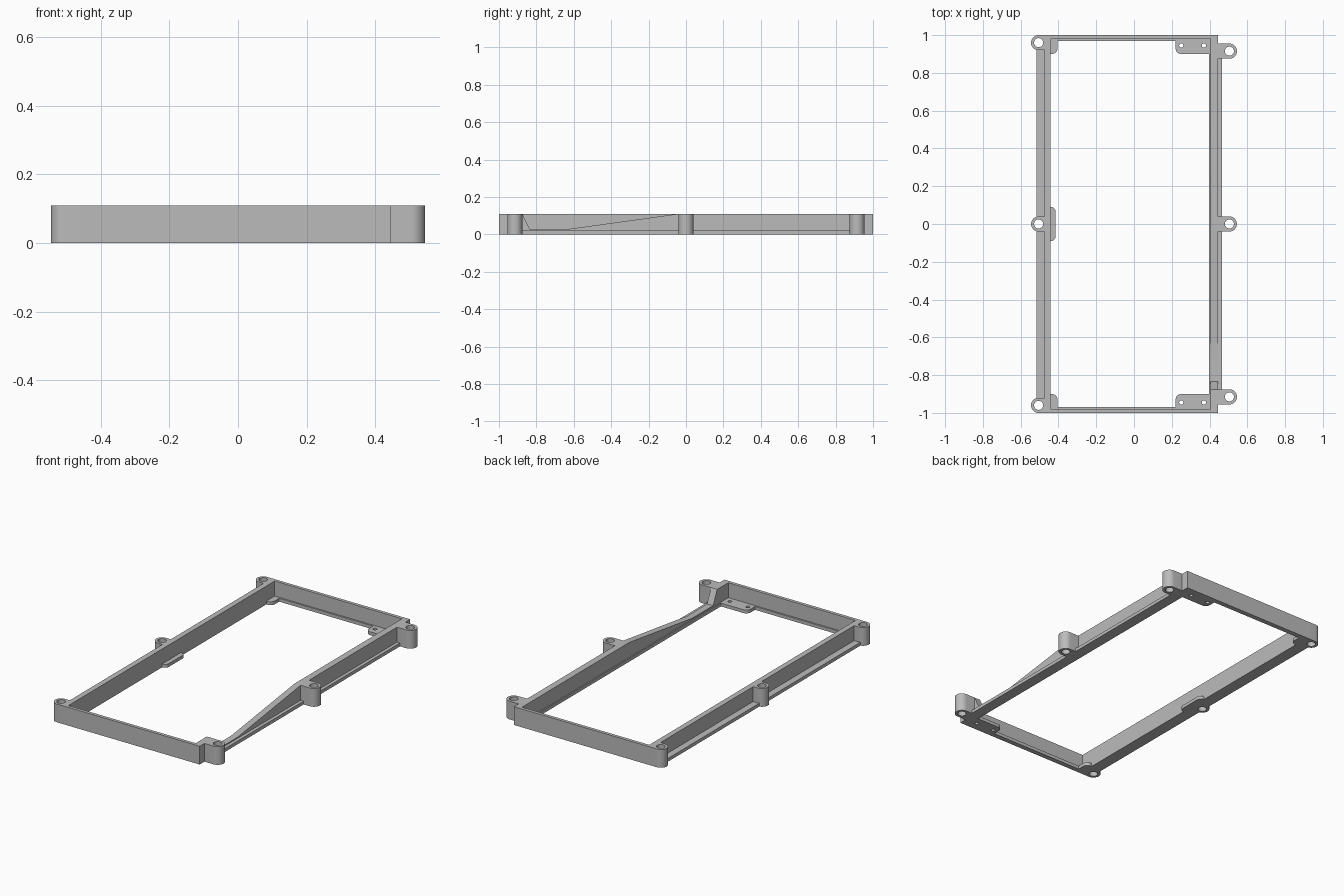
import bpy, bmesh, math

if "Cube" in bpy.data.objects:
    bpy.data.objects.remove(bpy.data.objects["Cube"], do_unlink=True)

HEIGHT, FLOOR = 0.11, 0.02

grey = bpy.data.materials.new("plain grey")
grey.use_nodes = True
grey.diffuse_color = (0.5, 0.5, 0.5, 1)
grey.node_tree.nodes["Principled BSDF"].inputs["Base Color"].default_value = (0.5, 0.5, 0.5, 1)


def solid(name, ring, offset):
    """Extrude a closed ring of 3D points along an offset."""
    bm = bmesh.new()
    face = bm.faces.new([bm.verts.new(p) for p in ring])
    ext = bmesh.ops.extrude_face_region(bm, geom=[face])
    moved = [v for v in ext["geom"] if isinstance(v, bmesh.types.BMVert)]
    bmesh.ops.translate(bm, verts=moved, vec=offset)
    bmesh.ops.recalc_face_normals(bm, faces=bm.faces)
    mesh = bpy.data.meshes.new(name)
    bm.to_mesh(mesh)
    bm.free()
    mesh.materials.append(grey)
    obj = bpy.data.objects.new(name, mesh)
    bpy.context.collection.objects.link(obj)
    return obj


def block(name, x0, x1, y0, y1, top, round_x=None, round_y=(), r=0.0, steps=10):
    """Upright slab; corners on side round_x and sides round_y are rounded."""
    ring = []
    corners = [(x1, y1), (x0, y1), (x0, y0), (x1, y0)]
    for i, (x, y) in enumerate(corners):
        if x == round_x and y in round_y:
            cx = x + (r if x == x0 else -r)
            cy = y + (r if y == y0 else -r)
            arc = [math.pi / 2 * (i + k / steps) for k in range(steps + 1)]
            pts = [(cx + r * math.cos(a), cy + r * math.sin(a)) for a in arc]
        else:
            pts = [(x, y)]
        for p in pts:
            if not ring or math.dist(p, ring[-1]) > 1e-5:
                ring.append(p)
    return solid(name, [(x, y, 0) for x, y in ring], (0, 0, top))


def hole(x, y, r, sides=32):
    ring = [(x + r * math.cos(math.tau * k / sides),
             y + r * math.sin(math.tau * k / sides), -0.05) for k in range(sides)]
    return solid("hole_cutter", ring, (0, 0, 0.25))


def combine(target, part, operation):
    mod = target.modifiers.new(operation.title(), "BOOLEAN")
    mod.operation, mod.solver, mod.object = operation, "EXACT", part
    bpy.context.view_layer.objects.active = target
    bpy.ops.object.modifier_apply(modifier=mod.name)
    bpy.data.objects.remove(part, do_unlink=True)


# Right wall with its long sloping cut
frame = block("mounting_frame", 0.405, 0.445, -1, 1, HEIGHT)
profile = [(-0.04, HEIGHT), (-0.64, 0.027), (-0.835, 0.027), (-0.875, HEIGHT),
           (-0.875, 0.2), (-0.04, 0.2)]
combine(frame, solid("slope_cutter", [(0.35, y, z) for y, z in profile], (0.2, 0, 0)),
        "DIFFERENCE")

# Remaining walls and the low flanges along the long sides
parts = [
    block("left_wall", -0.475, -0.442, -0.99, 0.99, HEIGHT),
    block("left_flange", -0.515, -0.46, -0.95, 0.95, FLOOR),
    block("right_flange", 0.398, 0.465, -0.9, 0.9, FLOOR),
    block("middle_tab", -0.46, -0.415, -0.09, 0.09, FLOOR, -0.415, (-0.09, 0.09), 0.025),
]
holes = []

# End walls, inner ledges, corner tabs
for s in (-1, 1):
    def span(a, b):
        return sorted((s * a, s * b))
    parts += [
        block("end_wall", -0.505, 0.425, *span(0.98, 1), HEIGHT),
        block("end_ledge", -0.46, 0.425, *span(0.97, 0.99), FLOOR),
        block("small_tab", -0.46, -0.405, *span(0.9, 0.99), FLOOR, -0.405, (s * 0.9,), 0.03),
        block("screw_tab", 0.22, 0.425, *span(0.9, 0.99), FLOOR, 0.22, (s * 0.9,), 0.03),
    ]
    holes += [(0.25, s * 0.945, 0.011), (0.37, s * 0.945, 0.011)]

# Screw bosses: half-round outer ends merging into the walls
for side, end_y in ((-1, 0.96), (1, 0.915)):
    for y in (-end_y, 0, end_y):
        x0, x1 = sorted((side * 0.455 if side < 0 else 0.425, side * 0.545))
        parts.append(block("boss", x0, x1, y - 0.04, y + 0.04, HEIGHT,
                           side * 0.545, (y - 0.04, y + 0.04), 0.04))
        holes.append((side * 0.505, y, 0.024))

for part in parts:
    combine(frame, part, "UNION")
for h in holes:
    combine(frame, hole(*h), "DIFFERENCE")

# Smooth the round ends, keep the edges crisp
bpy.ops.object.select_all(action="DESELECT")
frame.select_set(True)
bpy.context.view_layer.objects.active = frame
bpy.ops.object.shade_smooth_by_angle(angle=math.radians(30))
